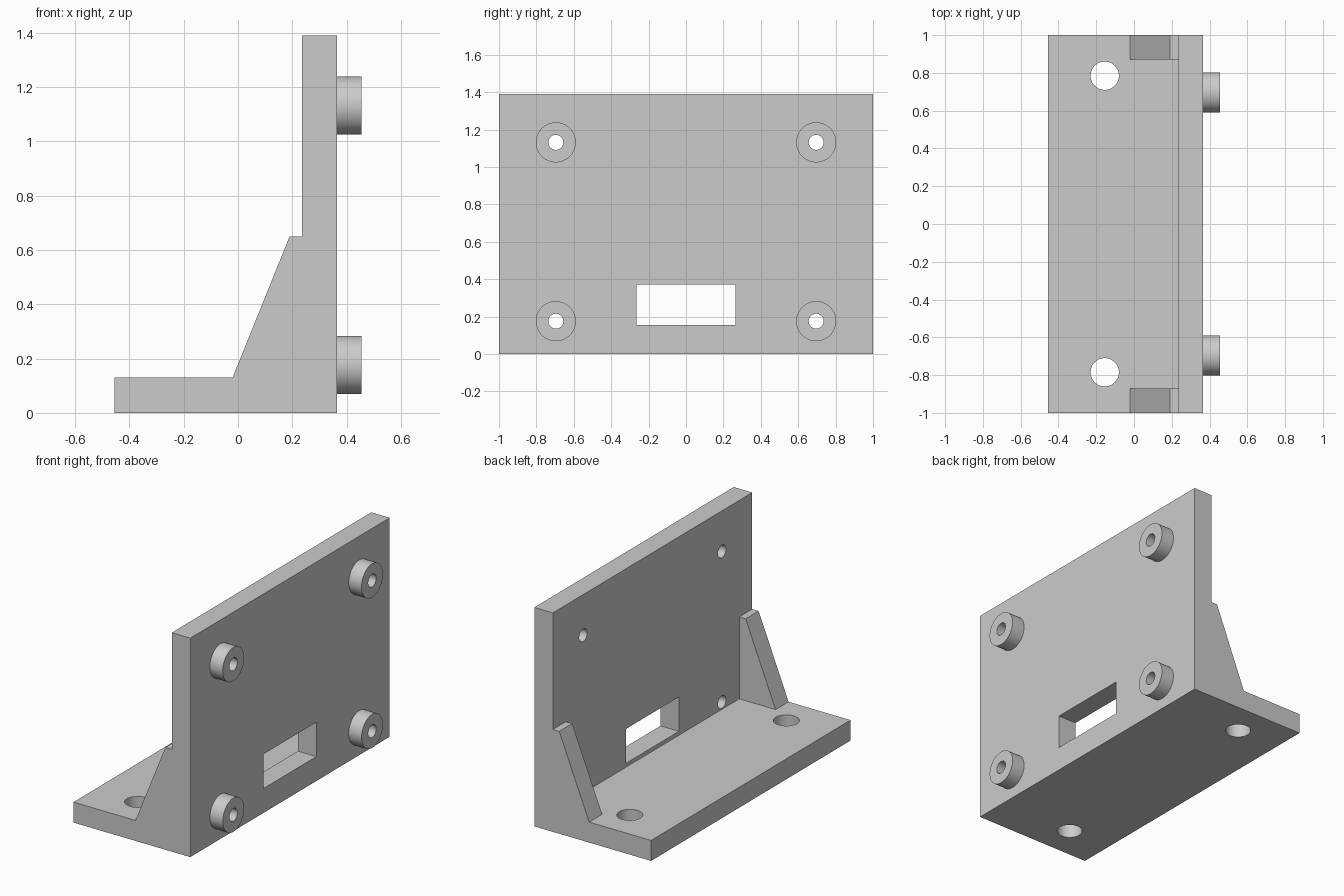
import bpy, bmesh, math
from mathutils import Matrix, Vector

if "Cube" in bpy.data.objects:
    bpy.data.objects.remove(bpy.data.objects["Cube"])

grey = bpy.data.materials.new("light grey")
grey.use_nodes = True
colour = (0.6, 0.6, 0.6, 1)
grey.diffuse_color = colour
grey.node_tree.nodes["Principled BSDF"].inputs["Base Color"].default_value = colour


def add_object(name, bm):
    bmesh.ops.recalc_face_normals(bm, faces=bm.faces[:])
    mesh = bpy.data.meshes.new(name)
    bm.to_mesh(mesh)
    bm.free()
    mesh.materials.append(grey)
    obj = bpy.data.objects.new(name, mesh)
    bpy.context.collection.objects.link(obj)
    return obj


def extruded_profile(name, points, half_width):
    """Closed x-z profile extruded along y."""
    bm = bmesh.new()
    face = bm.faces.new([bm.verts.new((x, -half_width, z)) for x, z in points])
    grown = bmesh.ops.extrude_face_region(bm, geom=[face])["geom"]
    verts = [v for v in grown if isinstance(v, bmesh.types.BMVert)]
    bmesh.ops.translate(bm, verts=verts, vec=(0, 2 * half_width, 0))
    return add_object(name, bm)


def cylinder(name, centre, radius, depth, along_x=True):
    bm = bmesh.new()
    turn = Matrix.Rotation(math.pi / 2, 4, "Y") if along_x else Matrix()
    bmesh.ops.create_cone(bm, cap_ends=True, segments=64, radius1=radius,
                          radius2=radius, depth=depth,
                          matrix=Matrix.Translation(Vector(centre)) @ turn)
    return add_object(name, bm)


def combine(target, tool, operation):
    """Apply a boolean and discard the helper solid."""
    mod = target.modifiers.new("boolean", "BOOLEAN")
    mod.operation, mod.solver, mod.object = operation, "EXACT", tool
    bpy.context.view_layer.objects.active = target
    bpy.ops.object.modifier_apply(modifier=mod.name)
    bpy.data.objects.remove(tool)


def box_profile(x0, x1, z0, z1):
    return [(x0, z0), (x1, z0), (x1, z1), (x0, z1)]


# Bracket: side silhouette, hollowed between the two end gussets
base_top, plate_back, plate_face = 0.13, 0.235, 0.365
bracket = extruded_profile("bracket", [
    (-0.455, 0), (plate_face, 0), (plate_face, 1.39), (plate_back, 1.39),
    (plate_back, 0.65), (0.19, 0.65), (-0.02, base_top), (-0.455, base_top)], 1)
combine(bracket, extruded_profile(
    "hollow", box_profile(-0.6, plate_back, base_top, 0.9), 0.87), "DIFFERENCE")

# Rectangular window in the upright plate
combine(bracket, extruded_profile(
    "window", box_profile(0.1, 0.6, 0.155, 0.373), 0.265), "DIFFERENCE")

for side in (-1, 1):
    # Mounting holes in the base
    combine(bracket, cylinder("base_hole", (-0.155, side * 0.785, 0.06),
                              0.075, 0.4, along_x=False), "DIFFERENCE")
    # Round standoffs with through holes
    for z in (0.176, 1.132):
        y = side * 0.696
        combine(bracket, cylinder("standoff", (0.38, y, z), 0.107, 0.15), "UNION")
        combine(bracket, cylinder("screw_hole", (0.35, y, z), 0.04, 0.5), "DIFFERENCE")

# Round surfaces smooth, all corners crisp
bpy.ops.object.select_all(action="DESELECT")
bracket.select_set(True)
bpy.context.view_layer.objects.active = bracket
bpy.ops.object.shade_smooth_by_angle(angle=math.radians(30))
